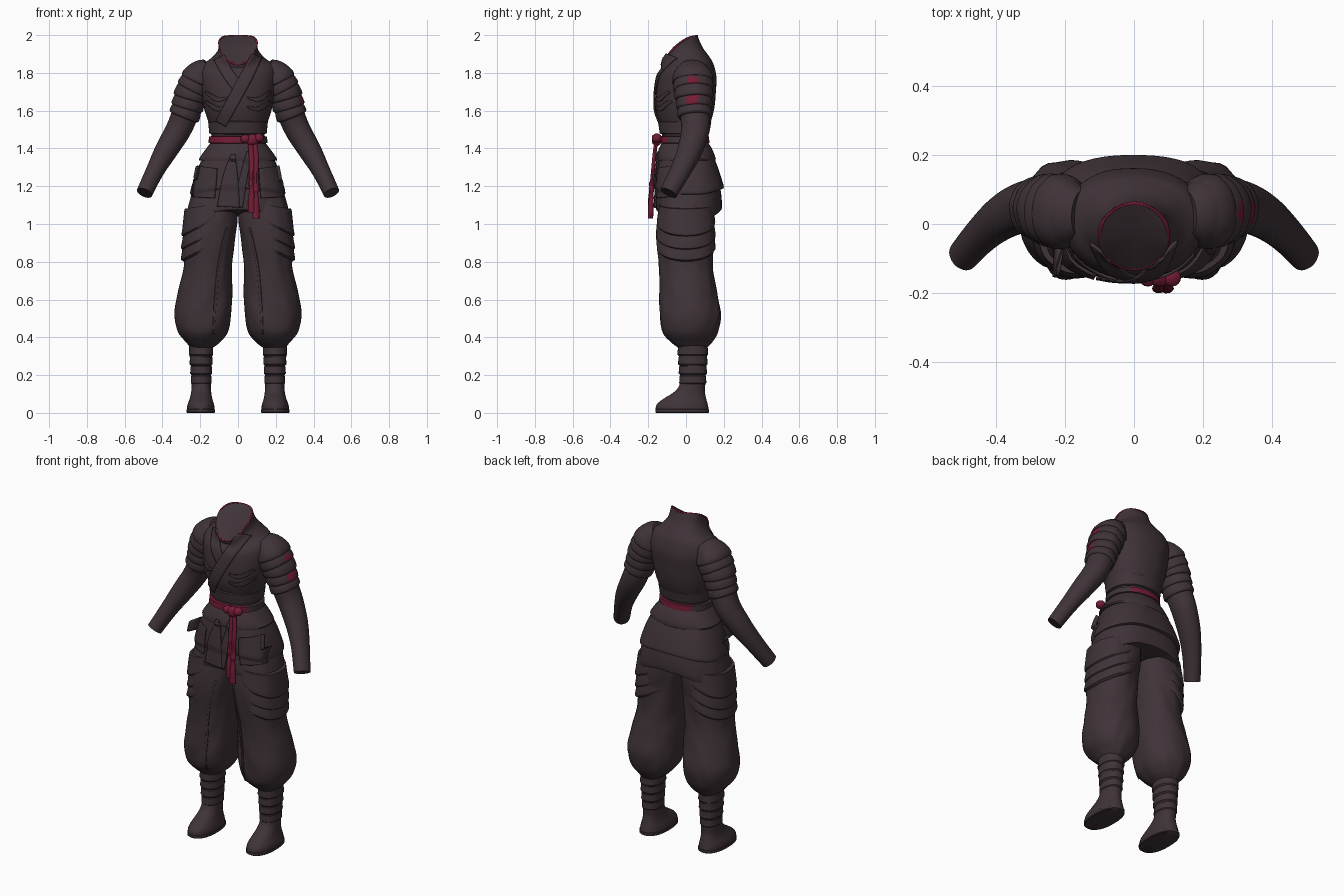
import bpy, bmesh, math
from mathutils import Vector, noise
from mathutils.bvhtree import BVHTree

if "Cube" in bpy.data.objects:
    bpy.data.objects.remove(bpy.data.objects["Cube"])


def material(name, rgb):
    m = bpy.data.materials.new(name)
    m.use_nodes = True
    m.diffuse_color = (*rgb, 1)
    bsdf = m.node_tree.nodes["Principled BSDF"]
    bsdf.inputs["Base Color"].default_value = (*rgb, 1)
    bsdf.inputs["Roughness"].default_value = 0.8
    return m


CLOTH = material("dark plum cloth", (0.05, 0.033, 0.04))
RED = material("crimson trim", (0.17, 0.012, 0.035))


def finish(name, bm, mats, angle=40):
    bmesh.ops.recalc_face_normals(bm, faces=bm.faces)
    me = bpy.data.meshes.new(name)
    bm.to_mesh(me)
    bm.free()
    for m in mats:
        me.materials.append(m)
    ob = bpy.data.objects.new(name, me)
    bpy.context.collection.objects.link(ob)
    bpy.ops.object.select_all(action='DESELECT')
    ob.select_set(True)
    bpy.context.view_layer.objects.active = ob
    bpy.ops.object.shade_smooth_by_angle(angle=math.radians(angle))
    return ob


def refine(secs, k):
    """Catmull-Rom interpolation of section tuples."""
    out = []
    for i in range(len(secs) - 1):
        a, b, c, d = (secs[max(0, min(len(secs) - 1, i + j))] for j in (-1, 0, 1, 2))
        for s in range(k):
            t = s / k
            out.append([q + t / 2 * (r - o + t * (2 * o - 5 * q + 4 * r - e + t * (3 * (q - r) + e - o)))
                        for o, q, r, e in zip(a, b, c, d)])
    return out + [list(secs[-1])]


def loft(name, secs, mat=CLOTH, k=4, n=48, p=2.0, warp=None, along=False, sx=1, red=None, folds=0):
    """Skin sections (x, y, z, rx, ry, warp weight), level or across the path."""
    secs = refine([tuple(s) + (0,) * (6 - len(s)) for s in secs], k)
    cen = [Vector(s[:3]) for s in secs]
    bm = bmesh.new()
    rings = []
    for i, (x, y, z, rx, ry, w) in enumerate(secs):
        ax, ay = Vector((1, 0, 0)), Vector((0, 1, 0))
        if along:
            tan = (cen[min(i + 1, len(cen) - 1)] - cen[max(i - 1, 0)]).normalized()
            ax = ay.cross(tan).normalized()
            ay = tan.cross(ax)
        ring = []
        for j in range(n):
            a = math.tau * j / n
            c, s = math.cos(a), math.sin(a)
            u = math.copysign(abs(c) ** (2 / p), c)
            v = math.copysign(abs(s) ** (2 / p), s)
            r = 1 + folds * noise.noise(Vector((c * 2.2, s * 2.2, z * 7 + c * 2)))
            co = cen[i] + ax * rx * u * r + ay * ry * v * r
            if warp:
                co.z += w * warp(c, s)
            co.x *= sx
            ring.append(bm.verts.new(co))
        rings.append(ring)
    for lo, hi in zip(rings, rings[1:]):
        for j in range(n):
            bm.faces.new((lo[j - 1], lo[j], hi[j], hi[j - 1]))
    for ring in (rings[0], rings[-1]):
        mid = bm.verts.new(sum((v.co for v in ring), Vector()) / n)
        for j in range(n):
            bm.faces.new((ring[j - 1], ring[j], mid))
    if red:
        for f in bm.faces:
            f.material_index = int(red(f.calc_center_median()))
    return finish(name, bm, [mat, RED])


def strip(name, path, targets, mat=CLOTH, lift=0.004):
    """Cloth band of (x, z, half width) points laid on the front of the targets."""
    trees = [BVHTree.FromPolygons([v.co for v in o.data.vertices],
                                  [q.vertices for q in o.data.polygons]) for o in targets]
    pts = refine(path, 10)
    bm = bmesh.new()
    rows, depth = [], -0.12
    for i, (x, z, h) in enumerate(pts):
        a, b = pts[max(i - 1, 0)], pts[min(i + 1, len(pts) - 1)]
        d = Vector((b[0] - a[0], b[1] - a[1])).normalized()
        row = []
        for j in range(-3, 4):
            px, pz = x - d.y * h * j / 3, z + d.x * h * j / 3
            hits = [t.ray_cast(Vector((px, -1, pz)), Vector((0, 1, 0)))[0] for t in trees]
            hits = [q.y for q in hits if q]
            depth = min(hits) if hits else depth
            row.append(bm.verts.new((px, depth - lift, pz)))
        rows.append(row)
    for lo, hi in zip(rows, rows[1:]):
        for j in range(6):
            bm.faces.new((lo[j], lo[j + 1], hi[j + 1], hi[j]))
    ob = finish(name, bm, [mat])
    mod = ob.modifiers.new("thickness", 'SOLIDIFY')
    mod.thickness, mod.offset = 0.009, 0
    return ob


# Jacket body with a neckline that dips at the front
def neck_dip(c, s):
    return -0.15 * ((1 - s) / 2) ** 2


body = loft("jacket_body", [
    (0, .015, 1.12, .235, .16), (0, .005, 1.3, .2, .15), (0, -.01, 1.42, .145, .12),
    (0, -.005, 1.5, .146, .125), (0, -.005, 1.6, .176, .152), (0, 0, 1.7, .195, .158),
    (0, .008, 1.78, .205, .154), (0, .006, 1.85, .19, .138, .3), (0, 0, 1.89, .145, .12, .45),
    (0, -.02, 1.94, .108, .105, .72), (0, -.035, 2.0, .1, .095, 1)], k=5, p=2.2, warp=neck_dip, folds=.012)

# Red piping on the neckline
cu = bpy.data.curves.new("collar_piping", 'CURVE')
cu.dimensions = '3D'
cu.bevel_depth = 0.005
sp = cu.splines.new('POLY')
sp.points.add(47)
for j, pt in enumerate(sp.points):
    c, s = math.cos(math.tau * j / 48), math.sin(math.tau * j / 48)
    pt.co = (.1 * c, -.035 + .095 * s, 1.995 + neck_dip(c, s), 1)
sp.use_cyclic_u = True
cu.materials.append(RED)
bpy.context.collection.objects.link(bpy.data.objects.new("collar_piping", cu))

# Crossed lapels
strip("under_lapel", [(-.1, 1.88, .03), (-.05, 1.79, .03), (.02, 1.7, .03)], [body])
lapel = strip("over_lapel", [(.1, 1.89, .028), (.05, 1.79, .033), (-.02, 1.66, .033), (-.09, 1.53, .03)], [body], lift=.009)
for sx in (1, -1):
    for i, z in enumerate((1.67, 1.62)):
        strip(f"chest_fold_{i}", [(sx * .17, z + .03, .006), (sx * .11, z - .01, .012), (sx * .05, z, .004)], [body])

# Waist wrap and belt
loft("waist_wrap", [(0, -.007, 1.545, .15, .135), (0, -.007, 1.54, .158, .141),
                    (0, -.008, 1.48, .152, .131), (0, -.008, 1.475, .14, .12)], k=1, p=2.2)
loft("belt", [(0, -.01, 1.465, .14, .12), (0, -.01, 1.462, .154, .132),
              (0, -.01, 1.43, .156, .134), (0, -.01, 1.425, .14, .12)], k=1, p=2.2,
     red=lambda c: c.x < .12 if c.y < -.05 else c.y > .05 and abs(c.x) < .105)


# Overlapping skirt layers, hanging lower on the hips
def hip_sag(c, s):
    return -c * c


skirts = [
    loft("hip_wrap", [(0, -.005, 1.43, .145, .122), (0, -.003, 1.4, .168, .14), (0, 0, 1.345, .207, .158),
                      (0, 0, 1.335, .2, .15)], k=2, p=2.2, warp=hip_sag),
    loft("upper_skirt", [(0, 0, 1.37, .175, .14), (0, .008, 1.31, .21, .158, .01), (0, .016, 1.24, .238, .172, .02),
                         (0, .02, 1.195, .252, .18, .03), (0, .02, 1.185, .243, .17, .03)],
         k=3, p=2.5, warp=hip_sag, folds=.02),
    loft("lower_skirt", [(0, .01, 1.28, .215, .15), (0, .015, 1.17, .25, .17, .03), (0, .015, 1.085, .268, .176, .07),
                         (0, .015, 1.075, .255, .165, .07)], k=3, p=2.4, warp=hip_sag, folds=.02)]
strip("front_flap", [(-.025, 1.37, .01), (-.04, 1.25, .04), (-.05, 1.09, .06)], skirts, lift=.007)
strip("wrap_edge", [(.06, 1.38, .015), (.03, 1.25, .02), (.0, 1.09, .025)], skirts)
for sx in (1, -1):
    strip("hip_pouch", [(sx * .165, 1.3, .055), (sx * .175, 1.22, .06), (sx * .18, 1.14, .058)], skirts, lift=.01)

# Red knot and hanging tassels
for i, (x, z, r) in enumerate(((.04, 1.45, .024), (.075, 1.445, .032), (.11, 1.455, .024))):
    loft(f"belt_knot_{i}", [(x, -.155, z - r, .006, .006), (x, -.155, z - r / 2, r, .024),
                            (x, -.155, z + r / 2, r, .024), (x, -.155, z + r, .006, .006)], RED, n=16)
for i, (x, low) in enumerate(((.072, 1.06), (.095, 1.03))):
    loft(f"sash_tassel_{i}", [(x - .01, -.155, 1.45, .012, .01), (x, -.168, 1.36, .014, .01),
                              (x, -.178, 1.24, .013, .01), (x, -.182, low + .15, .017, .014),
                              (x, -.183, low + .13, .011, .009), (x, -.185, low + .08, .017, .015),
                              (x, -.187, low, .02, .014)], RED, n=14, along=True, folds=.15)

ARM = [(.15, .03, 1.825, .055, .07), (.2, .035, 1.785, .082, .1), (.245, .04, 1.7, .08, .094),
       (.275, .045, 1.6, .072, .08), (.315, .05, 1.5, .068, .075), (.38, .02, 1.39, .06, .066),
       (.44, -.03, 1.28, .048, .055), (.495, -.092, 1.165, .043, .047)]


def arm_at(z, grow):
    a, b = next((a, b) for a, b in zip(ARM, ARM[1:]) if a[2] >= z >= b[2])
    t = (a[2] - z) / (a[2] - b[2])
    s = [u + (v - u) * t for u, v in zip(a, b)]
    return (*s[:3], s[3] + grow, s[4] + grow)


for sx, side in ((1, "left"), (-1, "right")):
    # Sleeve with stacked shoulder layers
    loft(side + "_sleeve", ARM, k=5, n=32, along=True, sx=sx, folds=.03)
    for i, z in enumerate((1.815, 1.77, 1.725, 1.675, 1.63)):
        loft(f"{side}_shoulder_layer_{i}",
             [arm_at(z, -.006), arm_at(z - .02, .006), arm_at(z - .05, .012), arm_at(z - .062, .008), arm_at(z - .066, -.008)],
             k=2, n=40, along=True, sx=sx, folds=.04,
             red=lambda c, i=i: i in (1, 3) and c.x > .3 and abs(c.y - .035) < .03)

    # Baggy trouser leg gathered below the knee
    leg = loft(side + "_trouser_leg", [
        (.125, .01, 1.16, .12, .14), (.142, .0, 1.02, .138, .152), (.152, -.005, .9, .132, .15), (.16, 0, .76, .13, .144),
        (.175, .012, .63, .143, .152), (.185, .022, .52, .15, .162), (.187, .022, .43, .133, .148),
        (.186, .03, .375, .092, .11), (.192, .036, .345, .058, .076)], k=6, p=2.15, sx=sx, folds=.05)
    strip(side + "_leg_seam", [(sx * .06, .98, .005), (sx * .1, .8, .006), (sx * .12, .6, .006), (sx * .13, .42, .004)],
          [leg], lift=.002)

    # Draped folds over the thigh, sagging outward
    for i, z in enumerate((1.03, .96, .9)):
        loft(f"{side}_thigh_drape_{i}", [
            (.158, 0, z + .07, .125, .145, .02), (.165, 0, z, .131, .153, .055),
            (.168, 0, z - .025, .132, .154, .065), (.16, 0, z - .035, .12, .142, .065)],
            k=2, sx=sx, p=2.15, folds=.04, warp=lambda c, s: -c)

    # Soft boot with ankle wraps
    loft(side + "_boot", [
        (.197, -.02, 0, .066, .132), (.197, -.02, .015, .073, .14), (.197, -.02, .045, .07, .135),
        (.196, -.006, .075, .06, .113), (.195, .018, .11, .053, .082), (.195, .034, .15, .051, .068),
        (.195, .037, .22, .052, .068), (.197, .037, .29, .058, .074), (.198, .036, .37, .062, .078)],
        k=4, n=32, sx=sx, p=2.2)
    for i in range(4):
        z = .15 + i * .05
        g = i * .003
        loft(f"{side}_ankle_wrap_{i}", [(.195, .036, z, .048 + g, .064 + g), (.195, .036, z + .008, .055 + g, .072 + g),
                                        (.195, .036, z + .045, .054 + g, .07 + g), (.195, .036, z + .05, .047 + g, .063 + g)],
             k=1, n=32, sx=sx, p=2.2, warp=lambda c, s: c)
    loft(side + "_sole", [(.197, -.02, 0, .071, .137), (.197, -.02, .004, .075, .142),
                          (.197, -.02, .018, .075, .142), (.197, -.02, .022, .07, .136)], k=1, n=32, sx=sx, p=2.3)
